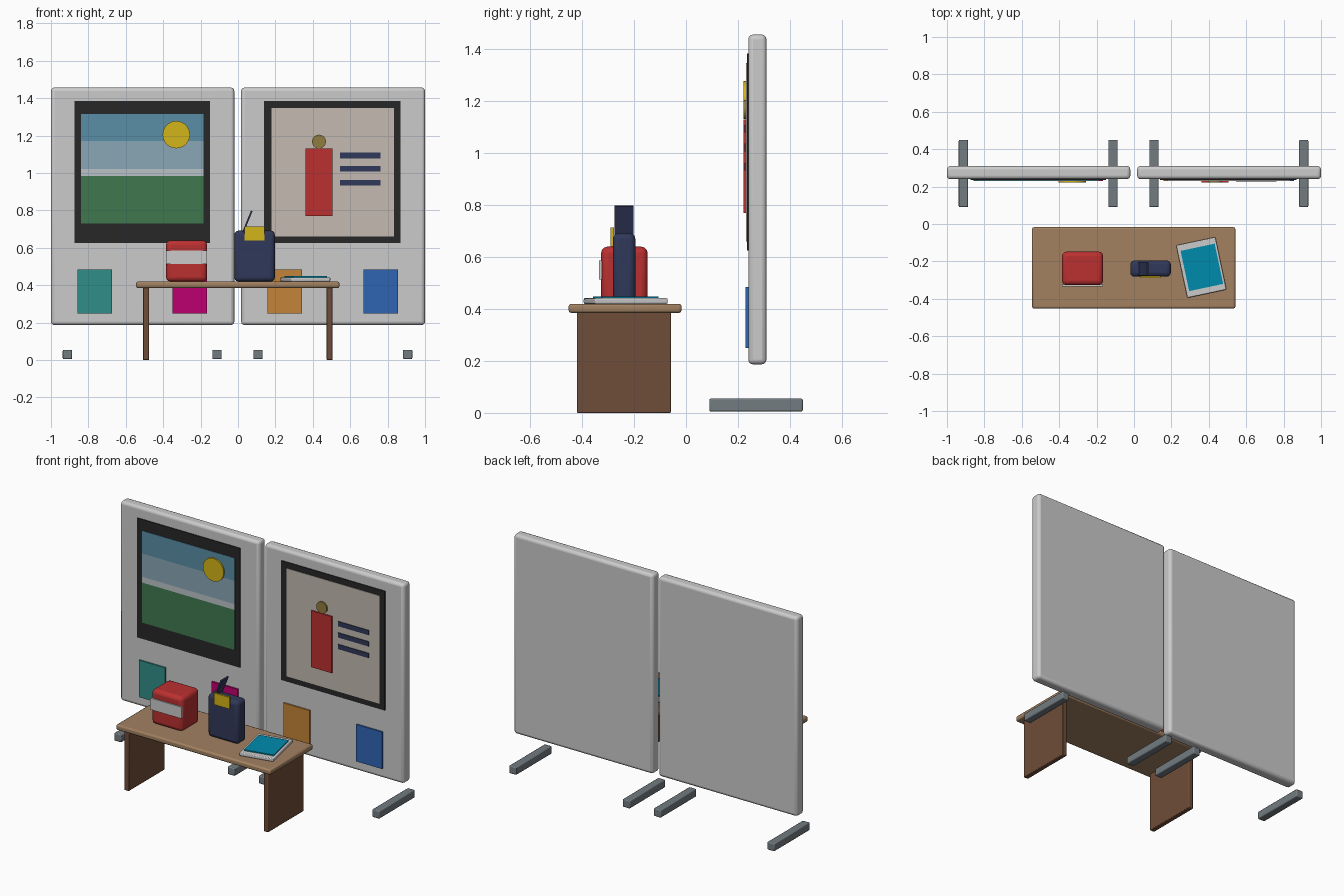
import bpy
from math import radians

if "Cube" in bpy.data.objects:
    bpy.data.objects.remove(bpy.data.objects["Cube"])

COLORS = {
    "wood": (0.36, 0.22, 0.12), "dark_wood": (0.16, 0.075, 0.04), "steel": (0.17, 0.20, 0.22),
    "black": (0.02, 0.02, 0.02), "sky": (0.10, 0.27, 0.38), "haze": (0.25, 0.39, 0.47),
    "pale": (0.50, 0.55, 0.58), "green": (0.05, 0.19, 0.08), "yellow": (0.65, 0.46, 0.01),
    "paper": (0.55, 0.49, 0.44), "red": (0.50, 0.03, 0.03), "navy": (0.03, 0.04, 0.10),
    "teal": (0.03, 0.27, 0.25), "magenta": (0.50, 0.0, 0.16), "orange": (0.55, 0.23, 0.04),
    "blue": (0.03, 0.13, 0.45), "cyan": (0.0, 0.26, 0.42), "white": (0.72, 0.72, 0.72),
    "gold": (0.28, 0.20, 0.05),
}
mats = {}


def paint(ob, color):
    if color is None:
        return
    if color not in mats:
        mats[color] = bpy.data.materials.new(color)
        mats[color].diffuse_color = (*COLORS[color], 1)
    ob.data.materials.append(mats[color])


def box(name, x, y, z, color=None, bevel=0.0, seg=2, rot=(0, 0, 0)):
    """Box from (min, max) ranges, optionally rounded and rotated about its centre."""
    bpy.ops.mesh.primitive_cube_add(size=1, location=[(a + b) / 2 for a, b in (x, y, z)])
    ob = bpy.context.object
    ob.name = name
    ob.scale = [b - a for a, b in (x, y, z)]
    bpy.ops.object.transform_apply(location=False, rotation=False, scale=True)
    ob.rotation_euler = rot
    paint(ob, color)
    if bevel:
        m = ob.modifiers.new("round", "BEVEL")
        m.width, m.segments = bevel, seg
        bpy.ops.object.shade_smooth_by_angle(angle=radians(35))
    return ob


def disc(name, x, z, r, y, color):
    """Flat disc facing the front."""
    bpy.ops.mesh.primitive_cylinder_add(vertices=32, radius=r, depth=y[1] - y[0],
                                        location=(x, sum(y) / 2, z), rotation=(radians(90), 0, 0))
    bpy.context.object.name = name
    paint(bpy.context.object, color)
    bpy.ops.object.shade_smooth_by_angle(angle=radians(35))


# Display panels and their floor feet
box("left_panel", (-1.0, -0.02), (0.24, 0.31), (0.187, 1.457), None, 0.018, 3)
box("right_panel", (0.017, 1.0), (0.24, 0.31), (0.187, 1.457), None, 0.018, 3)
for i, x in enumerate((-0.912, -0.112, 0.107, 0.907)):
    box(f"panel_foot_{i + 1}", (x - 0.025, x + 0.025), (0.09, 0.45), (0.005, 0.055),
        "steel", 0.006)

# Landscape picture
box("landscape_frame", (-0.875, -0.15), (0.234, 0.242), (0.625, 1.385), "black")
L = (-0.84, -0.148 - 0.037)
box("landscape_sky", L, (0.231, 0.236), (1.17, 1.315), "sky")
box("landscape_haze", L, (0.231, 0.236), (1.022, 1.17), "haze")
box("landscape_horizon", L, (0.231, 0.236), (0.985, 1.022), "pale")
box("landscape_field", L, (0.231, 0.236), (0.73, 0.985), "green")
disc("landscape_sun", -0.33, 1.205, 0.073, (0.222, 0.233), "yellow")

# Figure poster
box("poster_frame", (0.14, 0.87), (0.234, 0.242), (0.625, 1.385), "black")
box("poster_paper", (0.18, 0.835), (0.231, 0.236), (0.66, 1.348), "paper")
box("poster_figure_body", (0.36, 0.505), (0.222, 0.233), (0.77, 1.13), "red")
disc("poster_figure_head", 0.433, 1.168, 0.037, (0.222, 0.233), "gold")
for i, z in enumerate((1.094, 1.022, 0.948)):
    box(f"poster_bar_{i + 1}", (0.545, 0.762), (0.226, 0.233), (z - 0.015, z + 0.015), "navy")

# Small coloured sheets low on the panels
for x, c in ((-0.767, "teal"), (-0.257, "magenta"), (0.25, "orange"), (0.763, "blue")):
    box(c + "_sheet", (x - 0.092, x + 0.092), (0.23, 0.242), (0.25, 0.485), c)

# Table
box("table_top", (-0.545, 0.542), (-0.452, -0.017), (0.385, 0.42), "wood", 0.01)
for side, x in (("left", -0.492), ("right", 0.49)):
    box(side + "_table_leg", (x - 0.016, x + 0.016), (-0.42, -0.058), (0, 0.39),
        "dark_wood", 0.004)

# Red pack with a pale band
box("red_pack", (-0.385, -0.165), (-0.327, -0.148), (0.42, 0.64), "red", 0.024, 3)
box("red_pack_band", (-0.385, -0.165), (-0.335, -0.323), (0.514, 0.587), "white")

# Navy bag with yellow tag and leaning strap
box("navy_bag", (-0.02, 0.197), (-0.282, -0.195), (0.42, 0.692), "navy", 0.022, 3)
box("bag_tag", (0.035, 0.142), (-0.29, -0.278), (0.64, 0.714), "yellow")
box("bag_strap", (0.045, 0.054), (-0.275, -0.203), (0.675, 0.802), "navy",
    rot=(0, radians(22), 0))

# Booklet lying askew on the table
R = (0, 0, radians(12))
box("booklet", (0.253, 0.467), (-0.376, -0.089), (0.42, 0.442), "white", 0.005, rot=R)
box("booklet_cover", (0.27, 0.456), (-0.342, -0.122), (0.44, 0.449), "cyan", rot=R)

for m in bpy.data.materials:
    if m.users and not m.is_grease_pencil:
        m.use_nodes = True
        m.node_tree.nodes["Principled BSDF"].inputs["Base Color"].default_value = m.diffuse_color
